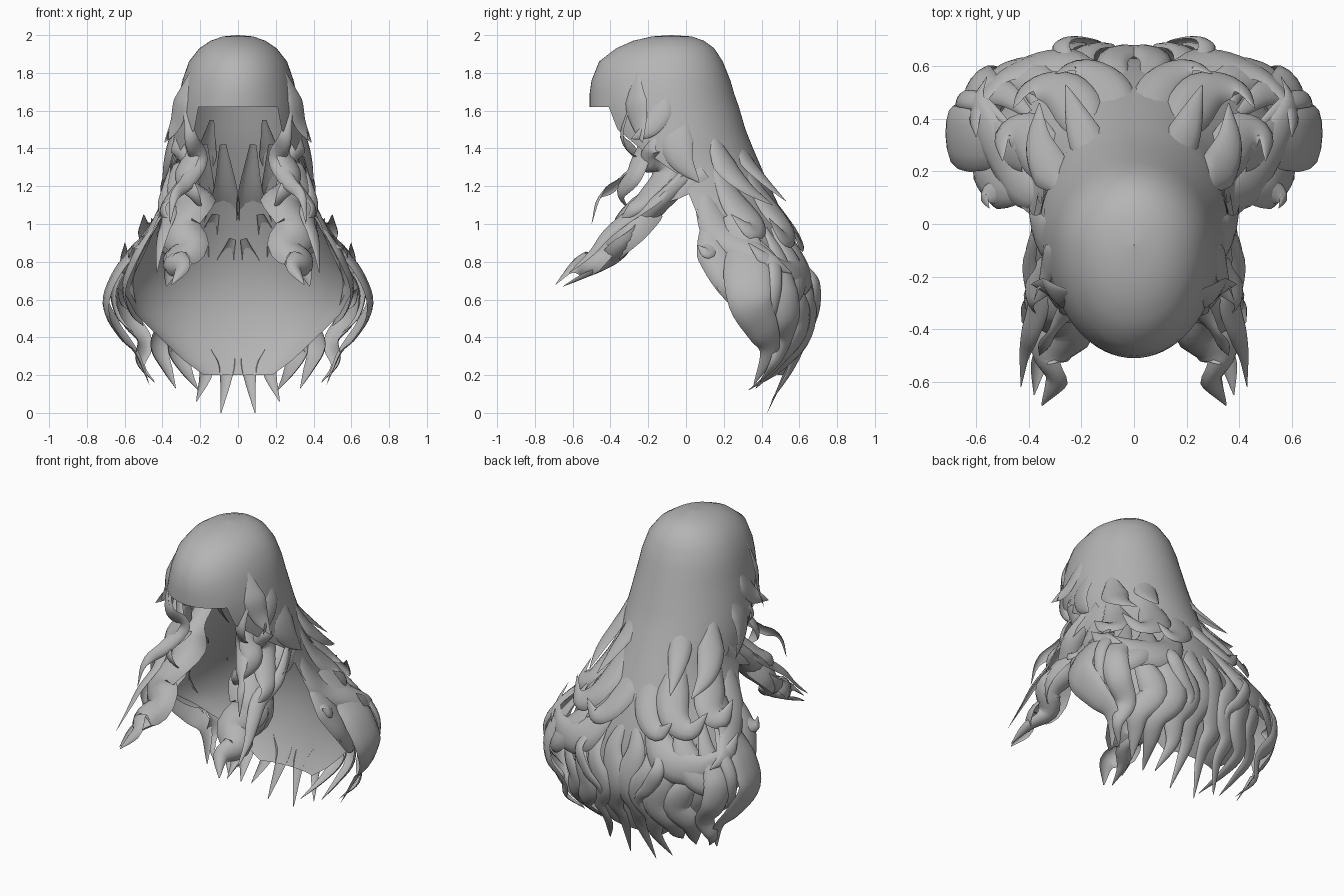
import bpy, math
from mathutils import Vector

hair = bpy.data.materials.new("hair grey")
hair.diffuse_color = (0.46, 0.46, 0.46, 1)


def make(name, verts, faces):
    me = bpy.data.meshes.new(name)
    me.from_pydata(verts, [], faces)
    me.materials.append(hair)
    ob = bpy.data.objects.new(name, me)
    bpy.context.collection.objects.link(ob)
    bpy.context.view_layer.objects.active = ob
    ob.select_set(True)
    bpy.ops.object.shade_smooth_by_angle(angle=math.radians(50))
    ob.select_set(False)
    return ob


def spline(pts, steps):
    """Catmull-Rom samples through the points."""
    p = [Vector(q) for q in pts]
    p = [2 * p[0] - p[1]] + p + [2 * p[-1] - p[-2]]
    out = []
    for i in range(1, len(p) - 2):
        a, b, c, d = p[i - 1:i + 3]
        for k in range(steps):
            t = k / steps
            out.append(0.5 * (2 * b + (c - a) * t + (2 * a - 5 * b + 4 * c - d) * t * t
                              + (3 * b - a - 3 * c + d) * t ** 3))
    return out + [p[-2]]


def shell(name, rings, fringe_z, side=24, front=8):
    """Sheet of elliptic arcs: z, centre y, half width, front depth, back depth, half angle.
    The front columns stop at the fringe height, the others run on downwards."""
    cols = 2 * (side + front) + 1
    verts, faces = [], []
    for r, (z, cy, rx, fr, back, ang) in enumerate(rings):
        for i in range(cols):
            k = i - side - front
            deg = ang * min(abs(k), side) / side + (180 - ang) * max(0, abs(k) - side) / front
            t = math.radians(math.copysign(deg, -k))
            c = math.cos(t)
            verts.append((rx * math.sin(t), cy + c * (back if c > 0 else fr), z))
        if r:
            lo, hi = (0, cols - 1) if z > fringe_z - 0.001 else (front, cols - 1 - front)
            faces += [((r - 1) * cols + i, r * cols + i, r * cols + i + 1, (r - 1) * cols + i + 1)
                      for i in range(lo, hi)]
    used = sorted({v for f in faces for v in f})
    index = {v: n for n, v in enumerate(used)}
    return make(name, [verts[v] for v in used], [[index[v] for v in f][::-1] for f in faces])


def lock(name, pts, width, centre=(0, 0.1, 0.6), bulge=0.5, root=0.2, cols=7):
    """Tapered, curved ribbon along a path, bulging away from the centre; both sides."""
    path = spline(pts, 5)
    n = len(path)
    for s, label in ((1, "right"), (-1, "left")):
        verts = []
        for i, p in enumerate(path):
            t = i / (n - 1)
            tan = (path[min(i + 1, n - 1)] - path[max(i - 1, 0)]).normalized()
            out = p - Vector(centre)
            out = (out - tan * out.dot(tan)).normalized()
            across = tan.cross(out)
            grow = root + (1 - root) * t / 0.33
            w = width / 2 * (grow if t < 0.33 else 1 - 0.98 * ((t - 0.33) / 0.67) ** 1.7)
            for k in range(cols):
                a = math.radians(-85 + 170 * k / (cols - 1))
                q = p + across * w * math.sin(a) + out * w * bulge * (math.cos(a) - 0.5)
                verts.append((s * q.x, q.y, max(q.z, 0)))
        faces = [(r * cols + c, r * cols + c + 1, (r + 1) * cols + c + 1, (r + 1) * cols + c)
                 for r in range(n - 1) for c in range(cols - 1)]
        if s < 0:
            faces = [f[::-1] for f in faces]
        make(f"{name}_{label}", verts, faces)


# crown with straight fringe, running on into the long sheet round the sides and back
shell("crown_and_back_sheet", [
    (2.0, -.08, .002, .002, .002, 140), (1.993, -.08, .08, .1, .11, 140),
    (1.97, -.08, .145, .2, .175, 140), (1.93, -.08, .205, .29, .23, 140),
    (1.86, -.08, .26, .38, .275, 140), (1.76, -.08, .295, .42, .315, 140),
    (1.69, -.08, .31, .43, .335, 140), (1.62, -.08, .325, .43, .36, 140),
    (1.5, -.05, .345, .42, .365, 138), (1.4, -.03, .36, .38, .385, 124),
    (1.25, 0, .37, .35, .42, 94), (1.1, .05, .4, .3, .44, 92), (.95, .1, .47, .3, .45, 90),
    (.8, .12, .56, .3, .48, 90), (.65, .17, .61, .3, .46, 90), (.52, .32, .54, .25, .3, 86),
    (.4, .42, .42, .2, .18, 82), (.28, .45, .3, .1, .11, 75), (.2, .46, .2, .1, .06, 65)], 1.62)

# locks falling in front of the shoulders
F = (.1, -.15, .7)
lock("front_lock", [(.31, .08, 1.3), (.31, -.06, 1.2), (.25, -.2, 1.12), (.33, -.32, .98),
                    (.27, -.41, .88), (.34, -.5, .81), (.3, -.6, .77), (.35, -.69, .68)],
     .27, F, .8, .6)
lock("front_under_lock", [(.33, .04, 1.25), (.36, -.1, 1.12), (.3, -.22, 1.0), (.37, -.33, .88),
                          (.3, -.42, .79), (.36, -.53, .73), (.38, -.65, .67)],
     .17, (.2, -.4, 1.3), .8, .6)
lock("front_thin_lock", [(.36, 0, 1.3), (.4, -.15, 1.14), (.37, -.3, 1.05), (.4, -.42, .95),
                         (.42, -.5, .85), (.43, -.62, .74)], .1, F)
lock("temple_lock", [(.28, -.3, 1.62), (.25, -.34, 1.46), (.21, -.26, 1.34), (.27, -.36, 1.22),
                     (.34, -.46, 1.14), (.36, -.5, 1.0)], .1, (.2, -.1, 1.3))
lock("cheek_lock", [(.29, -.2, 1.55), (.25, -.24, 1.38), (.3, -.28, 1.26), (.24, -.35, 1.16),
                    (.19, -.3, 1.07)], .13, (.1, -.1, 1.2))
lock("side_lock", [(.31, -.15, 1.5), (.32, -.2, 1.38), (.26, -.12, 1.28), (.34, -.2, 1.16),
                   (.4, -.28, 1.08), (.36, -.36, 1.0)], .17, (.1, 0, 1.2))
# flicks on the temples
lock("temple_flick", [(.25, -.26, 1.8), (.305, -.27, 1.65), (.335, -.25, 1.53), (.39, -.23, 1.43)],
     .14, (0, -.05, 1.6), .3)
lock("ear_flick", [(.28, -.12, 1.74), (.325, -.14, 1.6), (.35, -.2, 1.5), (.38, -.29, 1.45)],
     .13, (0, -.05, 1.6), .3)
lock("ear_curl", [(.3, 0, 1.62), (.35, -.05, 1.45), (.38, -.02, 1.33), (.4, .07, 1.22)],
     .18, (0, 0, 1.4), .3)

# flicks and hooked curls on the upper back
lock("nape_flick", [(.14, .22, 1.55), (.18, .31, 1.36), (.22, .41, 1.24), (.26, .53, 1.12)], .14)
lock("side_flick", [(.28, .13, 1.5), (.33, .21, 1.32), (.37, .32, 1.2), (.36, .46, 1.1)], .16)
lock("centre_hook", [(.08, .29, 1.42), (.07, .43, 1.15), (.12, .55, .98), (.22, .6, .9),
                     (.3, .57, .97)], .18)
lock("upper_hook", [(.18, .25, 1.42), (.2, .4, 1.16), (.28, .52, .99), (.4, .52, .93),
                    (.46, .44, 1.03)], .19)
lock("shoulder_hook", [(.3, .14, 1.38), (.35, .24, 1.15), (.42, .35, 1.01), (.5, .34, .97),
                       (.5, .24, 1.05)], .19)
lock("shoulder_wave", [(.34, .08, 1.25), (.4, .12, 1.08), (.46, .2, .95), (.55, .34, .87),
                       (.6, .46, .8), (.56, .56, .74)], .2)

# broad sweeping curls at mid height
lock("wide_sweep", [(.12, .47, 1.05), (.2, .58, .86), (.34, .62, .74), (.5, .56, .72),
                    (.6, .44, .8), (.6, .33, .9)], .22)
lock("low_sweep", [(.3, .46, .98), (.38, .56, .82), (.5, .58, .67), (.6, .5, .6),
                   (.64, .38, .66)], .18)
lock("front_edge_curl", [(.4, .12, 1.05), (.48, .13, .93), (.54, .17, .82), (.59, .24, .68),
                         (.56, .34, .55), (.5, .45, .46)], .2)
lock("edge_hook", [(.42, .12, 1.0), (.5, .13, .9), (.57, .11, .85), (.55, .06, .89)], .1)

# long outer side locks
S = (0, .35, .6)
lock("outer_lock", [(.42, .25, 1.05), (.52, .3, .9), (.64, .32, .75), (.7, .34, .58),
                    (.63, .41, .43), (.54, .44, .32), (.47, .36, .15)], .25, S, .3, .5)
lock("outer_back_lock", [(.4, .42, .98), (.5, .5, .82), (.6, .53, .66), (.58, .55, .5),
                         (.5, .52, .38), (.52, .47, .26), (.44, .39, .16)], .17)
lock("outer_wisp", [(.45, .35, .95), (.58, .46, .82), (.66, .48, .68), (.64, .46, .52),
                    (.55, .44, .42)], .08)

# wavy hanging locks with pointed tips
lock("hanging_centre", [(.03, .54, .92), (.08, .63, .74), (.04, .66, .54), (.09, .61, .38),
                        (.06, .54, .24), (.09, .43, 0)], .18)
lock("hanging_inner", [(.17, .53, .88), (.2, .65, .68), (.14, .66, .5), (.2, .61, .36),
                       (.17, .55, .22), (.22, .45, .06)], .17)
lock("hanging_middle", [(.27, .5, .86), (.3, .64, .66), (.25, .65, .46), (.32, .58, .33),
                        (.28, .48, .22), (.21, .33, .12)], .18)
lock("hanging_outer", [(.38, .46, .82), (.42, .59, .63), (.36, .61, .46), (.42, .54, .34),
                       (.38, .46, .23), (.33, .37, .13)], .17)
lock("back_wisp", [(.2, .56, .85), (.28, .68, .72), (.22, .7, .58), (.14, .68, .48),
                   (.18, .62, .36)], .09)
